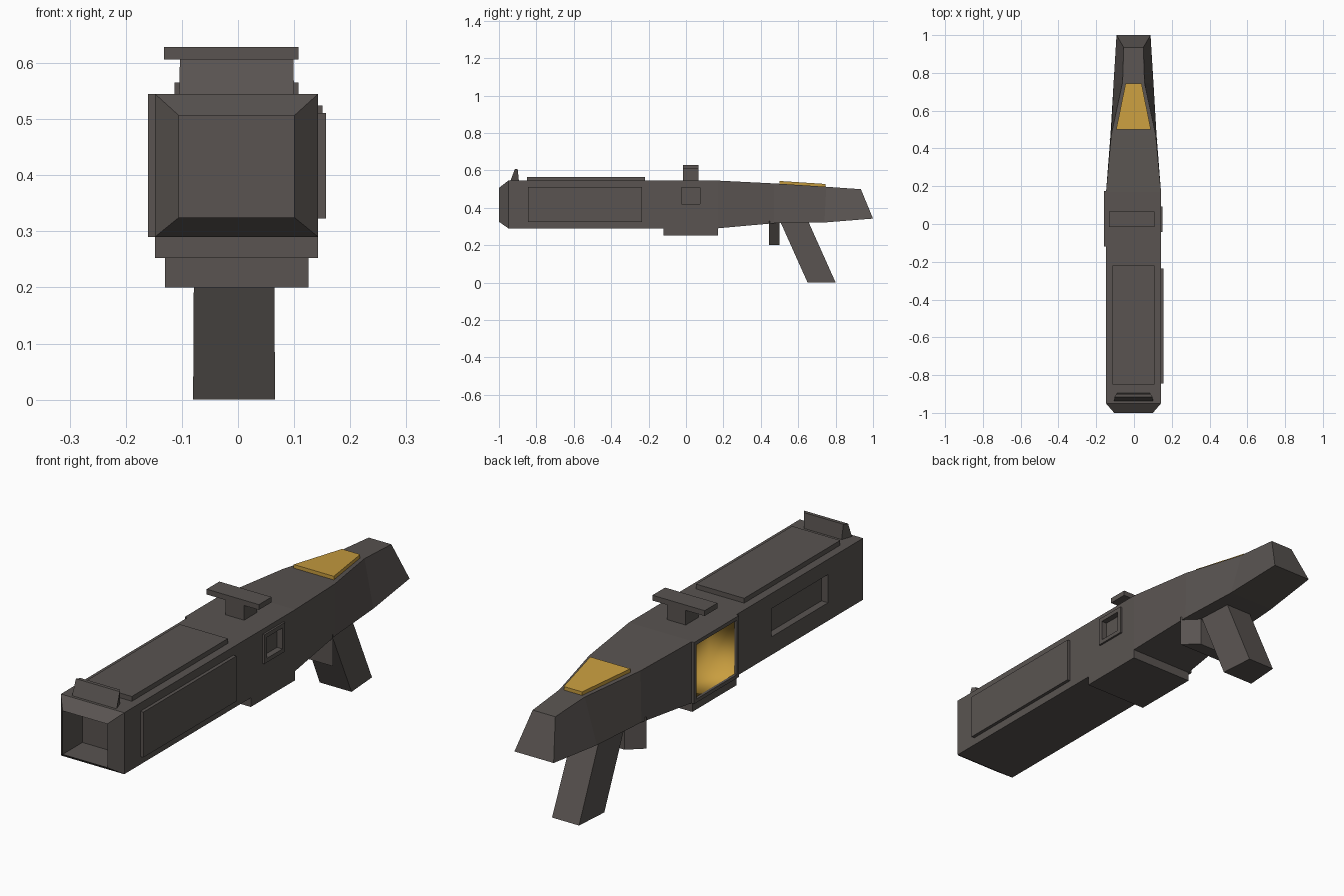
import bpy, bmesh

if "Cube" in bpy.data.objects:
    bpy.data.objects.remove(bpy.data.objects["Cube"])

CX = -0.0025  # the body sits a hair left of centre


def material(name, rgb):
    m = bpy.data.materials.new(name)
    m.diffuse_color = (*rgb, 1)
    m.use_nodes = True
    m.node_tree.nodes["Principled BSDF"].inputs["Base Color"].default_value = m.diffuse_color
    return m


GREY = material("dark_metal", (0.10, 0.088, 0.082))
GOLD = material("gold", (0.58, 0.34, 0.05))


def finish(name, bm, mat):
    bmesh.ops.recalc_face_normals(bm, faces=bm.faces)
    me = bpy.data.meshes.new(name)
    bm.to_mesh(me)
    bm.free()
    me.materials.append(mat)
    ob = bpy.data.objects.new(name, me)
    bpy.context.collection.objects.link(ob)
    return ob


def loft(name, sections, mat=GREY, cx=CX):
    """Skin four-sided sections: (y_top, y_bottom, half_top, half_bottom, z_top, z_bottom)."""
    bm = bmesh.new()
    rings = []
    for yt, yb, wt, wb, zt, zb in sections:
        rings.append([bm.verts.new(p) for p in (
            (cx - wb, yb, zb), (cx + wb, yb, zb), (cx + wt, yt, zt), (cx - wt, yt, zt))])
    for a, b in zip(rings, rings[1:]):
        for i in range(4):
            j = (i + 1) % 4
            bm.faces.new((a[i], a[j], b[j], b[i]))
    bm.faces.new(rings[0])
    bm.faces.new(rings[-1])
    return finish(name, bm, mat)


def box(name, x, y, z, mat=GREY):
    return loft(name, [(v, v, (x[1] - x[0]) / 2, (x[1] - x[0]) / 2, z[1], z[0]) for v in y],
                mat, (x[0] + x[1]) / 2)


def cut(ob, x, y, z):
    cutter = box("cutter", x, y, z)
    cutter.hide_render = True
    mod = ob.modifiers.new("cut", 'BOOLEAN')
    mod.operation, mod.solver, mod.object = 'DIFFERENCE', 'EXACT', cutter
    bpy.context.view_layer.objects.active = ob
    bpy.ops.object.modifier_apply(modifier=mod.name)
    bpy.data.objects.remove(cutter)


# Main body: chamfered muzzle, straight barrel housing, tapering rear
body = loft("body", [
    (-1.00, -1.00, 0.1025, 0.1025, 0.506, 0.325),
    (-0.95, -0.95, 0.1455, 0.1455, 0.545, 0.290),
    (0.17, 0.17, 0.1455, 0.1455, 0.545, 0.290),
    (0.47, 0.47, 0.118, 0.122, 0.530, 0.317),
    (0.75, 0.74, 0.058, 0.106, 0.512, 0.321),
    (0.935, 1.00, 0.052, 0.090, 0.499, 0.342)])

cut(body, (-0.105, 0.100), (-1.1, -0.87), (0.325, 0.506))     # muzzle opening
cut(body, (-0.3, -0.118), (-0.72, -0.35), (0.365, 0.482))     # left slot
cut(body, (-0.3, -0.03), (-0.105, 0.16), (0.305, 0.530))      # left port

# Left port frame and gold lining
for i, z in enumerate(((0.290, 0.305), (0.530, 0.545))):
    box(f"port_frame_rail_{i}", (-0.160, -0.140), (-0.12, 0.175), z)
for i, y in enumerate(((-0.12, -0.105), (0.16, 0.175))):
    box(f"port_frame_post_{i}", (-0.160, -0.140), y, (0.305, 0.530))
bm = bmesh.new()
rim, back = [[bm.verts.new((x, y, z)) for y, z in (
    (-0.104 + d, 0.306 + d), (0.159 - d, 0.306 + d), (0.159 - d, 0.529 - d), (-0.104 + d, 0.529 - d))]
    for x, d in ((-0.150, 0), (-0.035, 0.004))]
for i in range(4):
    bm.faces.new((rim[i], rim[(i + 1) % 4], back[(i + 1) % 4], back[i]))
bm.faces.new(back)
lining = finish("port_lining", bm, GOLD)
lining.data.flip_normals()
for p in lining.data.polygons:
    p.use_smooth = True
    if p.normal.x > 0.5:  # the back wall must face the opening
        lining.data.flip_normals()

# Right side panel and square recessed button
box("side_panel", (0.13, 0.157), (-0.845, -0.235), (0.323, 0.511))
button = box("button_frame", (0.13, 0.151), (-0.043, 0.093), (0.403, 0.524))
for ob in (body, button):
    cut(ob, (0.126, 0.3), (-0.025, 0.076), (0.420, 0.507))

# Top cover and sights
box("top_cover", (-0.113, 0.108), (-0.85, -0.22), (0.535, 0.565))
bm = bmesh.new()
bottom, top = [[bm.verts.new((CX + x, y, z)) for x, y in pts] for z, pts in (
    (0.54, ((-0.1025, -0.94), (0.1025, -0.94), (0.086, -0.893), (-0.086, -0.893))),
    (0.607, ((-0.101, -0.915), (0.101, -0.915), (0.09, -0.90), (-0.09, -0.90))))]
for i in range(4):
    j = (i + 1) % 4
    bm.faces.new((bottom[i], bottom[j], top[j], top[i]))
bm.faces.new(bottom)
bm.faces.new(top)
finish("front_sight", bm, GREY)
box("rear_sight_stem", (-0.045, 0.040), (-0.017, 0.066), (0.535, 0.608))
box("rear_sight_bar", (-0.132, 0.108), (-0.017, 0.066), (0.606, 0.628))

# Gold plate on the sloping rear
loft("gold_plate", [(0.50, 0.50, 0.092, 0.092, 0.543, 0.520),
                    (0.745, 0.745, 0.042, 0.042, 0.527, 0.505)], GOLD)

# Underside block, trigger and slanted grip
box("underside_block", (-0.148, 0.143), (-0.12, 0.17), (0.252, 0.300))
loft("trigger", [(0.445, 0.445, 0.128, 0.128, 0.33, 0.20),
                 (0.50, 0.50, 0.066, 0.066, 0.33, 0.20)])
loft("grip", [(0.50, 0.65, 0.071, 0.073, 0.335, 0.0),
              (0.65, 0.80, 0.060, 0.062, 0.335, 0.0)], GREY, -0.007)
